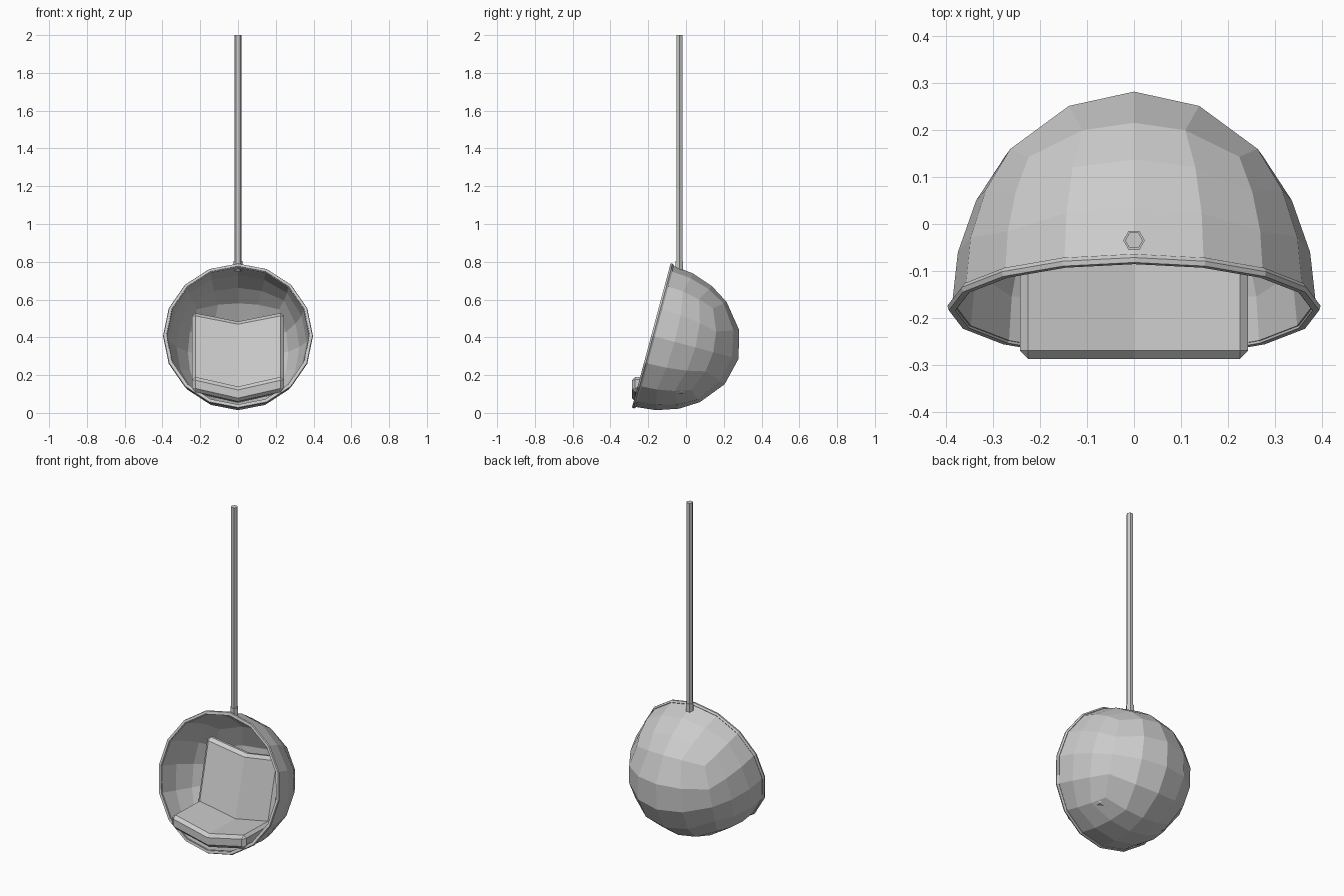
import bpy, bmesh
from math import sin, cos, tan, atan2, radians, pi, hypot
from mathutils import Matrix

old = bpy.data.objects.get("Cube")
if old:
    bpy.data.objects.remove(old)

grey = bpy.data.materials.new("pale_grey")
grey.use_nodes = True
COLOUR = (0.6, 0.6, 0.6, 1)
grey.diffuse_color = COLOUR
grey.node_tree.nodes["Principled BSDF"].inputs["Base Color"].default_value = COLOUR

RADIUS, DEPTH, SIDES = 0.388, 0.472, 16
TILT = Matrix.Translation((0, -0.178, 0.408)) @ Matrix.Rotation(radians(75), 4, 'X')


def add_object(name, bm, matrix=Matrix()):
    bmesh.ops.recalc_face_normals(bm, faces=bm.faces)
    mesh = bpy.data.meshes.new(name)
    bm.to_mesh(mesh)
    bm.free()
    mesh.materials.append(grey)
    obj = bpy.data.objects.new(name, mesh)
    obj.matrix_world = matrix
    bpy.context.collection.objects.link(obj)
    return obj


def bridge(bm, a, b):
    for i in range(len(a)):
        j = (i + 1) % len(a)
        bm.faces.new((a[i], a[j], b[j], b[i]))


def shell():
    """Half of a cube-based sphere: a square back patch and rings out to the rim."""
    bm = bmesh.new()
    grid = {}
    steps = range(-2, 3)
    for i in steps:
        for j in steps:
            x, y = tan(i * pi / 8), tan(j * pi / 8)
            n = hypot(x, y, 1)
            grid[i, j] = bm.verts.new((RADIUS * x / n, RADIUS * y / n, -DEPTH / n))
    for i in range(-2, 2):
        for j in range(-2, 2):
            bm.faces.new((grid[i, j], grid[i + 1, j], grid[i + 1, j + 1], grid[i, j + 1]))
    border = [v for k, v in grid.items() if 2 in (abs(k[0]), abs(k[1]))]
    border.sort(key=lambda v: atan2(v.co.y, v.co.x) % (2 * pi - 1e-4))
    start = border
    for k in (2, 1, 0):
        ring = []
        for v in start:
            angle = atan2(v.co.y, v.co.x)
            rise = atan2(-v.co.z / DEPTH, hypot(v.co.x, v.co.y) / RADIUS) * k / 3
            r = RADIUS * cos(rise)
            ring.append(bm.verts.new((r * cos(angle), r * sin(angle), -DEPTH * sin(rise))))
        bridge(bm, border, ring)
        border = ring
    obj = add_object("shell", bm, TILT)
    thick = obj.modifiers.new("thickness", 'SOLIDIFY')
    thick.thickness = 0.012
    thick.offset = -1


def rim():
    bm = bmesh.new()
    profile = [(0.378, -0.01), (0.39, -0.014), (0.397, -0.004), (0.394, 0.006), (0.38, 0.006)]
    rings = [[bm.verts.new((r * cos(2 * pi * k / SIDES), r * sin(2 * pi * k / SIDES), z))
              for k in range(SIDES)] for r, z in profile]
    for a, b in zip(rings, rings[1:] + rings[:1]):
        bridge(bm, a, b)
    add_object("rim", bm, TILT)


def hex_rod(name, radius, bottom, top):
    bm = bmesh.new()
    bmesh.ops.create_cone(bm, cap_ends=True, segments=6, radius1=radius, radius2=radius,
                          depth=top - bottom)
    add_object(name, bm, Matrix.Translation((0, -0.035, (top + bottom) / 2))
               @ Matrix.Rotation(pi / 2, 4, 'Z'))


def cushion(name, outline, drop, back):
    """Side outline swept across the width, folded down and back along the middle."""
    bm = bmesh.new()
    loops = [[bm.verts.new((x, y + back * (x == 0), z - drop * (x == 0))) for y, z in outline]
             for x in (-0.243, 0, 0.243)]
    bridge(bm, loops[0], loops[1])
    bridge(bm, loops[1], loops[2])
    bm.faces.new(loops[0])
    bm.faces.new(loops[2])
    obj = add_object(name, bm)
    bevel = obj.modifiers.new("chamfer", 'BEVEL')
    bevel.width = 0.018
    bevel.segments = 1
    bevel.limit_method = 'ANGLE'
    bevel.angle_limit = radians(40)


shell()
rim()
hex_rod("hanging_rod", 0.019, 0.75, 2.0)
hex_rod("rod_collar", 0.023, 0.75, 0.805)
cushion("seat_cushion", [(-0.287, 0.195), (-0.287, 0.115), (0.0, 0.108), (0.0, 0.188)], 0.055, 0)
cushion("back_cushion", [(-0.05, 0.15), (0.045, 0.535), (0.1, 0.525), (0.005, 0.14)], 0.048, 0.02)
